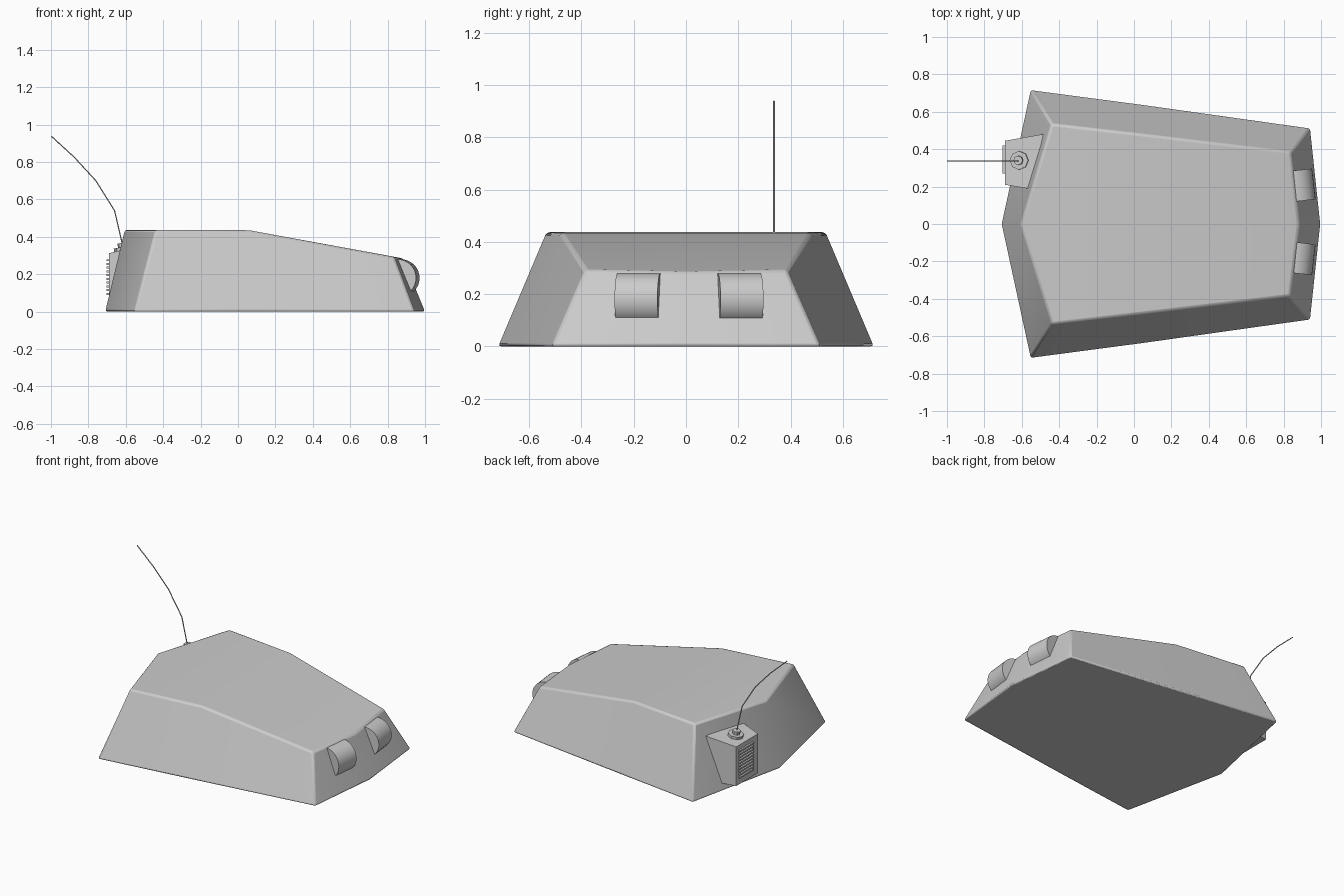
import bpy, bmesh, math
from mathutils import Vector

if "Cube" in bpy.data.objects:
    bpy.data.objects.remove(bpy.data.objects["Cube"])


def mesh_object(name, verts, faces):
    me = bpy.data.meshes.new(name)
    bm = bmesh.new()
    vs = [bm.verts.new(v) for v in verts]
    for f in faces:
        bm.faces.new([vs[i] for i in f])
    bmesh.ops.recalc_face_normals(bm, faces=bm.faces)
    bm.to_mesh(me)
    bm.free()
    ob = bpy.data.objects.new(name, me)
    bpy.context.collection.objects.link(ob)
    return ob


def smooth(ob, angle=30):
    bpy.ops.object.select_all(action='DESELECT')
    ob.select_set(True)
    bpy.context.view_layer.objects.active = ob
    bpy.ops.object.shade_smooth_by_angle(angle=math.radians(angle))


def cylinder(name, r, depth, loc, rot=(0, 0, 0), n=8):
    bpy.ops.mesh.primitive_cylinder_add(vertices=n, radius=r, depth=depth,
                                        location=loc, rotation=rot)
    ob = bpy.context.object
    ob.name = name
    return ob


# Wedge body: half outlines from the rear point to the front point, mirrored in y
low = [(-0.71, 0, 0), (-0.555, 0.72, 0), (0.05, 0.64, 0), (0.945, 0.515, 0), (1.0, 0, 0)]
top = [(-0.605, 0, 0.437), (-0.44, 0.535, 0.437), (0.06, 0.478, 0.435),
       (0.835, 0.385, 0.293), (0.882, 0, 0.285)]


def ring(half):
    return half + [(x, -y, z) for x, y, z in half[-2:0:-1]]


n = 8
faces = [(i, (i + 1) % n, n + (i + 1) % n, n + i) for i in range(n)]
faces += [tuple(range(n)), (8, 9, 10, 14, 15), (10, 11, 12, 13, 14)]
body = mesh_object("body_shell", ring(low) + ring(top), faces)
bevel = body.modifiers.new("soft_edges", 'BEVEL')
bevel.width = 0.012
bevel.segments = 2
bevel.limit_method = 'ANGLE'
bevel.angle_limit = math.radians(32)
smooth(body)

# Two half-sunk roller shaped lamps following the front face
for label, y, s in (("left", 0.203, 1), ("right", -0.18, -1)):
    lamp = cylinder("front_roller_" + label, 0.1, 0.165, (0.862, y, 0.18),
                    (math.radians(90), 0, s * math.radians(6.5)), 32)
    smooth(lamp)

# Rear antenna housing, flared toward the body
outline = [(-0.69, 0.445, 0.312), (-0.46, 0.485, 0.35),
           (-0.54, 0.185, 0.35), (-0.69, 0.21, 0.312)]
base = [(x, y, 0.045) for x, y, z in outline]
mesh_object("antenna_housing", outline + base,
            [(0, 1, 2, 3), (4, 5, 6, 7)] +
            [(i, (i + 1) % 4, 4 + (i + 1) % 4, 4 + i) for i in range(4)])


def box(name, size, loc):
    bpy.ops.mesh.primitive_cube_add(size=1, location=loc)
    ob = bpy.context.object
    ob.name = name
    ob.scale = size
    return ob


# Grille slats on the outer face of the housing
for i in range(10):
    box("grille_slat_%d" % i, (0.016, 0.15, 0.01), (-0.694, 0.345, 0.095 + i * 0.02))

# Stepped antenna mount
tilt = (0, -math.radians(10), 0)
cylinder("mount_ring", 0.05, 0.03, (-0.613, 0.34, 0.331), tilt)
cylinder("mount_cap", 0.025, 0.03, (-0.618, 0.34, 0.353), tilt)

# Swept wire antenna
curve = bpy.data.curves.new("antenna_wire", 'CURVE')
curve.dimensions = '3D'
curve.bevel_depth = 0.0035
curve.bevel_resolution = 1
curve.use_fill_caps = True
path = [(-0.617, 0.355), (-0.66, 0.54), (-0.76, 0.70), (-0.875, 0.825), (-0.998, 0.938)]
spline = curve.splines.new('POLY')
spline.points.add(len(path) - 1)
for p, (x, z) in zip(spline.points, path):
    p.co = (x, 0.337, z, 1)
wire = bpy.data.objects.new("antenna_wire", curve)
bpy.context.collection.objects.link(wire)
